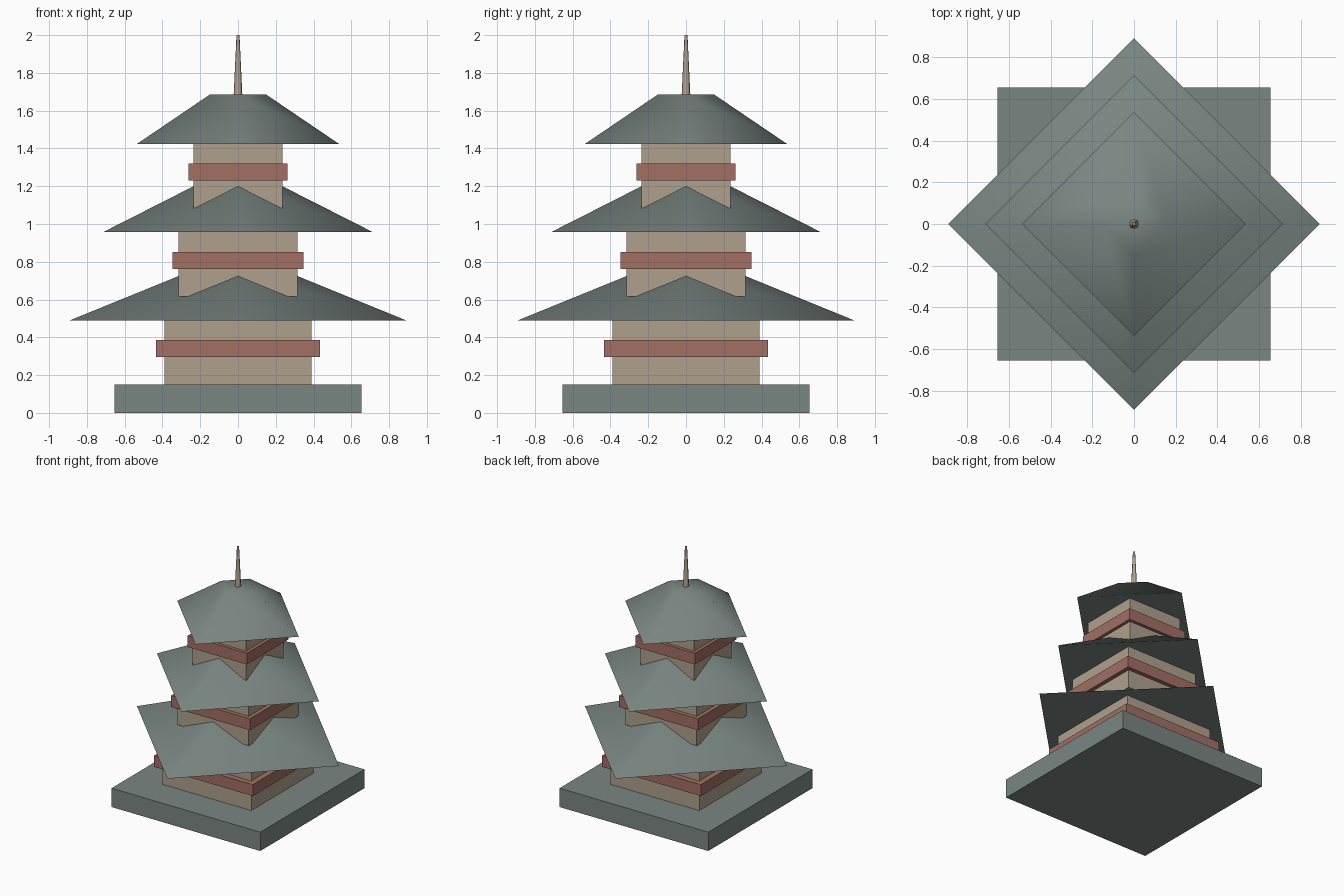
import bpy, math

if "Cube" in bpy.data.objects:
    bpy.data.objects.remove(bpy.data.objects["Cube"])


def material(name, rgb):
    m = bpy.data.materials.new(name)
    m.diffuse_color = (*rgb, 1.0)
    m.use_nodes = True
    m.node_tree.nodes["Principled BSDF"].inputs["Base Color"].default_value = m.diffuse_color
    return m


SLATE = material("slate green", (0.195, 0.24, 0.225))
PLASTER = material("warm plaster", (0.43, 0.355, 0.27))
RED = material("faded red", (0.36, 0.158, 0.127))


def finish(name, mat):
    ob = bpy.context.object
    ob.name = name
    ob.data.materials.append(mat)
    return ob


def box(name, half, z0, z1, mat):
    """Square block with the given half width between two heights."""
    bpy.ops.mesh.primitive_cube_add(size=1, location=(0, 0, (z0 + z1) / 2))
    bpy.context.object.scale = (2 * half, 2 * half, z1 - z0)
    bpy.ops.object.transform_apply(location=False, rotation=False, scale=True)
    return finish(name, mat)


def cone(name, sides, r0, r1, z0, z1, mat):
    """Tapered part, smooth except at its sharp rims."""
    bpy.ops.mesh.primitive_cone_add(vertices=sides, radius1=r0, radius2=r1,
                                    depth=z1 - z0, location=(0, 0, (z0 + z1) / 2))
    ob = finish(name, mat)
    bpy.ops.object.shade_smooth_by_angle(angle=math.radians(60))
    return ob


# Plinth
box("plinth", 0.655, 0.0, 0.15, SLATE)

# Three tiers: body, band and roof turned with its corners on the axes
tiers = [(0.39, 0.435, 0.89), (0.315, 0.347, 0.714), (0.236, 0.261, 0.535)]
for i, (body, band, roof) in enumerate(tiers):
    z = 0.15 + 0.467 * i
    n = i + 1
    box(f"tier_body_{n}", body, z, z + 0.34, PLASTER)
    box(f"tier_band_{n}", band, z + 0.145, z + 0.235, RED)
    cone(f"tier_roof_{n}", 4, roof, roof * 0.277, z + 0.34, z + 0.602, SLATE)

# Spire
cone("spire", 8, 0.023, 0.008, 1.68, 2.0, PLASTER)
